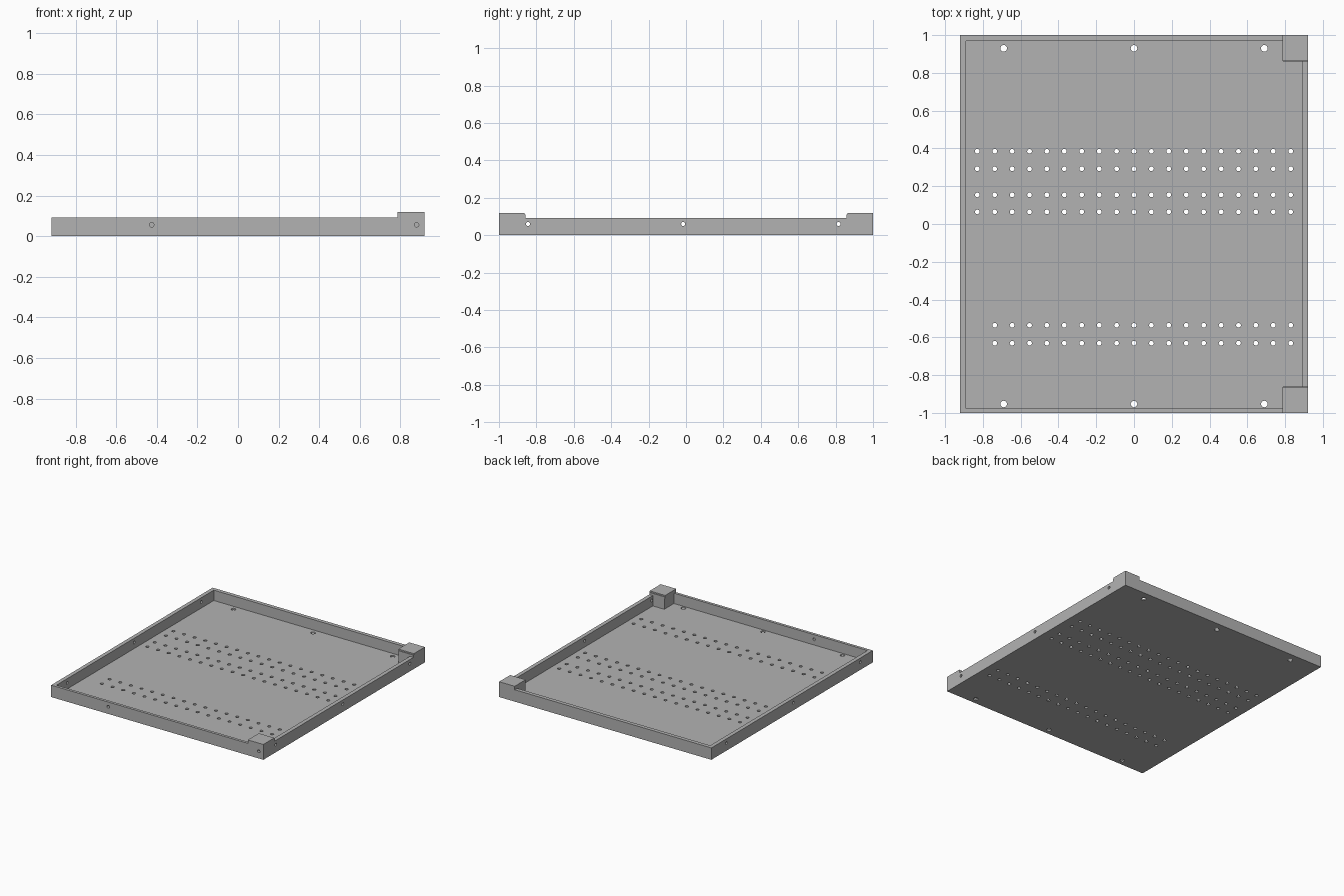
import bpy
from math import pi

if "Cube" in bpy.data.objects:
    bpy.data.objects.remove(bpy.data.objects["Cube"], do_unlink=True)

W, L, H, TOP = 0.92, 1.0, 0.093, 0.12      # half width, half length, wall and corner heights
WALL, FLOOR = 0.031, 0.012

grey = bpy.data.materials.new("plain grey")
grey.use_nodes = True
colour = (0.45, 0.45, 0.45, 1)
grey.diffuse_color = colour
grey.node_tree.nodes["Principled BSDF"].inputs["Base Color"].default_value = colour


def box(name, lo, hi):
    mid = [(a + b) / 2 for a, b in zip(lo, hi)]
    bpy.ops.mesh.primitive_cube_add(size=1, location=mid)
    ob = bpy.context.object
    ob.name = name
    ob.scale = [b - a for a, b in zip(lo, hi)]
    bpy.ops.object.transform_apply(location=True, rotation=True, scale=True)
    ob.data.materials.append(grey)
    return ob


def drill(at, radius, depth, rotation=(0, 0, 0)):
    bpy.ops.mesh.primitive_cylinder_add(vertices=16, radius=radius, depth=depth,
                                        location=at, rotation=rotation)
    ob = bpy.context.object
    ob.data.materials.append(grey)
    return ob


def combine(target, other, operation):
    mod = target.modifiers.new("combine", "BOOLEAN")
    mod.operation, mod.solver, mod.object = operation, "EXACT", other
    bpy.ops.object.select_all(action="DESELECT")
    bpy.context.view_layer.objects.active = target
    target.select_set(True)
    bpy.ops.object.modifier_apply(modifier=mod.name)
    bpy.data.objects.remove(other, do_unlink=True)


# Open tray with thin walls
tray = box("tray", (-W, -L, 0), (W, L, H))
cavity = box("cavity_cutter", (-W + WALL, -0.978, FLOOR), (W - WALL, 0.97, 1))
combine(tray, cavity, "DIFFERENCE")

# Raised corner blocks: post with a slightly larger cap
for side in (-1, 1):
    for name, x, y, z0, z1 in (("corner_post", 0.79, 0.859, 0, TOP - 0.01),
                               ("corner_cap", 0.785, 0.864, H, TOP)):
        ys = sorted((side * y, side * L))
        combine(tray, box(name, (x, ys[0], z0), (W, ys[1], z1)), "UNION")

# Floor holes: rows of small ones and mounting holes along both ends
cutters = []
PITCH = 0.0922
for y, first in ((0.385, -9), (0.292, -9), (0.154, -9), (0.064, -9),
                 (-0.536, -8), (-0.631, -8)):
    cutters += [drill((i * PITCH, y, 0), 0.0125, 0.06) for i in range(first, 10)]
for y in (0.93, -0.953):
    cutters += [drill((x, y, 0), 0.0175, 0.06) for x in (-0.69, 0, 0.69)]

# Wall holes: three through each side wall, two in the front wall
for y in (-0.845, -0.015, 0.815):
    for x in (-W, W):
        cutters.append(drill((x, y, 0.06), 0.011, 0.09, (0, pi / 2, 0)))
for x in (-0.425, 0.88):
    cutters.append(drill((x, -L, 0.056), 0.011, 0.06, (pi / 2, 0, 0)))

# Join the drills and cut them all at once
bpy.ops.object.select_all(action="DESELECT")
for ob in cutters:
    ob.select_set(True)
bpy.context.view_layer.objects.active = cutters[0]
bpy.ops.object.join()
drills = bpy.context.object
bpy.ops.object.transform_apply(location=True, rotation=True, scale=True)
combine(tray, drills, "DIFFERENCE")

tray.name = "tray"
for face in tray.data.polygons:
    face.material_index = 0
